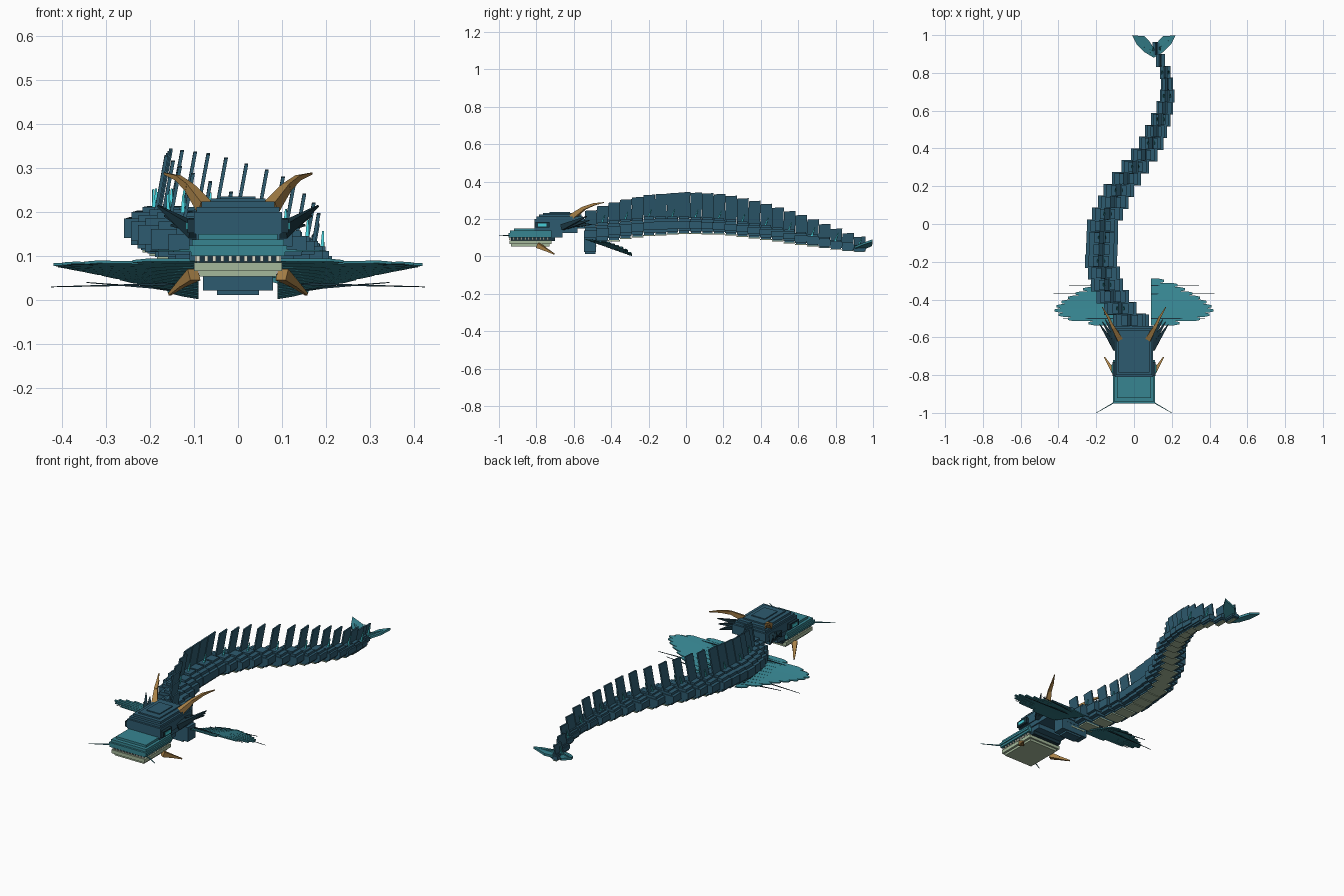
import bpy, bmesh, math
from mathutils import Vector

if "Cube" in bpy.data.objects:
    bpy.data.objects.remove(bpy.data.objects["Cube"])


def material(name, rgb):
    m = bpy.data.materials.new(name)
    m.diffuse_color = (*rgb, 1)
    m.use_nodes = True
    m.node_tree.nodes["Principled BSDF"].inputs["Base Color"].default_value = m.diffuse_color
    return m


BLUE = material("scale blue", (0.027, 0.105, 0.160))
NAVY = material("deep navy", (0.010, 0.036, 0.052))
TEAL = material("fin teal", (0.038, 0.235, 0.283))
PALE = material("belly green", (0.376, 0.485, 0.328))
BRONZE = material("horn bronze", (0.400, 0.223, 0.065))
CYAN = material("glow cyan", (0.061, 0.610, 0.680))
IVORY = material("tooth ivory", (0.750, 0.750, 0.620))


class Part:
    """Collects simple solids into one named object."""

    def __init__(self, name, mat):
        self.name, self.mat, self.bm = name, mat, bmesh.new()

    def hexa(self, low, high):
        # solid between two four-point loops
        v = [self.bm.verts.new(p) for p in low + high]
        for f in ((3, 2, 1, 0), (4, 5, 6, 7), (0, 1, 5, 4), (1, 2, 6, 5), (2, 3, 7, 6), (3, 0, 4, 7)):
            self.bm.faces.new([v[i] for i in f])

    def box(self, x0, x1, y0, y1, z0, z1):
        loop = ((x0, y0), (x1, y0), (x1, y1), (x0, y1))
        self.hexa([(x, y, z0) for x, y in loop], [(x, y, z1) for x, y in loop])

    def rod(self, a, b, r0, r1):
        # tapered square rod
        a, b = Vector(a), Vector(b)
        d = (b - a).normalized()
        u = d.cross(Vector((0, 0, 1))).normalized()
        w = u.cross(d)
        ring = lambda c, r: [c + (u * i + w * j) * r for i, j in ((-1, -1), (1, -1), (1, 1), (-1, 1))]
        self.hexa(ring(a, r0), ring(b, r1))

    def plate(self, pts, t):
        # thin vertical-thickness plate over a polygon
        n = len(pts)
        lo = [self.bm.verts.new((x, y, z - t / 2)) for x, y, z in pts]
        hi = [self.bm.verts.new((x, y, z + t / 2)) for x, y, z in pts]
        self.bm.faces.new(lo[::-1])
        self.bm.faces.new(hi)
        for i in range(n):
            j = (i + 1) % n
            self.bm.faces.new((lo[i], lo[j], hi[j], hi[i]))

    def done(self):
        bmesh.ops.recalc_face_normals(self.bm, faces=self.bm.faces)
        me = bpy.data.meshes.new(self.name)
        self.bm.to_mesh(me)
        self.bm.free()
        me.materials.append(self.mat)
        bpy.context.collection.objects.link(bpy.data.objects.new(self.name, me))


# Spine stations: y, x, half width, bottom, body top, crest top
STATIONS = [(-.54, .00, .088, .045, .165, .235), (-.45, -.07, .086, .065, .180, .270),
            (-.35, -.135, .085, .088, .196, .300), (-.20, -.175, .084, .108, .212, .330),
            (.00, -.165, .082, .120, .214, .345), (.20, -.07, .080, .115, .203, .333),
            (.40, .08, .068, .092, .172, .290), (.60, .16, .046, .063, .133, .228),
            (.70, .180, .036, .050, .112, .190), (.80, .167, .028, .037, .088, .150),
            (.90, .125, .022, .025, .066, .112), (1.0, .105, .018, .018, .050, .090)]


def spine(y):
    for a, b in zip(STATIONS, STATIONS[1:]):
        if y <= b[0]:
            t = (y - a[0]) / (b[0] - a[0])
            return [p + (q - p) * t for p, q in zip(a[1:], b[1:])]
    return list(STATIONS[-1][1:])


# Body: stepped segments with belly plates, crest plates and glowing spines
body, belly = Part("body_segments", BLUE), Part("belly_plates", PALE)
crest, spines = Part("crest_plates", BLUE), Part("glow_spines", CYAN)
SLABS = [(.55, .06, .16), (.82, .16, .32), (1, .32, .74), (.80, .74, .89), (.50, .89, 1.0)]
COUNT, STEP = 24, .0625
for i in range(COUNT):
    y = -.51 + i * STEP
    x, w, z0, z1, top = spine(y)
    h, half = z1 - z0, STEP * .56
    for k, (f, a, b) in enumerate(SLABS):
        e = half - .004 * abs(k - 2)
        body.box(x - w * f, x + w * f, y - e, y + e, z0 + h * a, z0 + h * b)
    belly.box(x - w * .5, x + w * .5, y - half * .9, y + half * .9, z0, z0 + h * .06)
    t, lean = .004, .1 * (top - z1)
    b, c = z1 - .01, x - lean
    d = x + lean
    crest.hexa([(c - t, y - .031, b), (c + t, y - .031, b), (c + t, y + .031, b), (c - t, y + .031, b)],
               [(d - t, y - .029, top - .003), (d + t, y - .029, top - .003),
                (d + t, y + .033, top), (d - t, y + .033, top)])
    if i % 2 == 1:
        for s in (-1, 1):
            spines.rod((x + s * .016, y - .008, z1 - .015), (x + s * .018, y + .012, z1 + .04), .005, .002)
for p in (body, belly, crest, spines):
    p.done()

# Chest block under the neck
chest = Part("chest", BLUE)
chest.box(-.08, .08, -.545, -.48, .022, .10)
chest.box(-.048, .048, -.54, -.485, .012, .022)
chest.done()

# Head: stacked slabs stepping inward
head = Part("head", BLUE)
for w, y0, y1, z0, z1 in ((.088, -.80, -.66, .100, .125), (.095, -.81, -.58, .125, .150),
                          (.100, -.81, -.54, .150, .200), (.094, -.80, -.55, .200, .212),
                          (.083, -.785, -.56, .212, .224), (.062, -.765, -.58, .224, .231),
                          (.040, -.73, -.62, .231, .236)):
    head.box(-w, w, y0, y1, z0, z1)
head.done()

# Snout, mouth, jaw and teeth
snout = Part("snout", TEAL)
for w, y0, z0, z1 in ((.107, -.95, .100, .112), (.112, -.95, .112, .124),
                      (.105, -.94, .124, .138), (.090, -.92, .138, .150)):
    snout.box(-w, w, y0, -.72, z0, z1)
snout.done()
mouth = Part("mouth", NAVY)
mouth.box(-.088, .088, -.935, -.70, .082, .102)
mouth.done()
jaw = Part("lower_jaw", PALE)
jaw.box(-.100, .100, -.945, -.72, .066, .085)
jaw.box(-.088, .088, -.935, -.73, .054, .066)
jaw.done()
teeth = Part("teeth", IVORY)
for i in range(11):
    x = -.09 + i * .018
    teeth.box(x - .004, x + .004, -.946, -.938, .088, .102)
for s in (-1, 1):
    for i in range(10):
        y = -.92 + i * .02
        teeth.box(s * .094 - .004, s * .094 + .004, y - .004, y + .004, .088, .102)
teeth.done()

# Paired head details
horns, barbs = Part("horns", BRONZE), Part("chin_horns", BRONZE)
sockets, eyes = Part("eye_sockets", NAVY), Part("eyes", CYAN)
ears, whiskers = Part("ear_fins", NAVY), Part("whiskers", TEAL)
for s in (-1, 1):
    horns.rod((s * .075, -.61, .210), (s * .112, -.545, .258), .015, .009)
    horns.rod((s * .110, -.55, .256), (s * .138, -.49, .279), .009, .006)
    horns.rod((s * .137, -.493, .278), (s * .168, -.44, .288), .006, .002)
    barbs.rod((s * .100, -.79, .058), (s * .128, -.75, .037), .014, .008)
    barbs.rod((s * .127, -.752, .038), (s * .156, -.705, .013), .008, .003)
    sockets.box(s * .107 - .008, s * .107 + .008, -.805, -.73, .153, .184)
    eyes.box(s * .115 - .003, s * .115 + .003, -.79, -.745, .160, .176)
    for k in range(3):
        ears.rod((s * .096, -.66 + .03 * k, .155 + .008 * k),
                 (s * (.182 - .015 * k), -.53 + .012 * k, .214 - .022 * k), .016, .002)
    whiskers.rod((s * .105, -.945, .112), (s * .20, -1.0, .112), .003, .001)
for p in (horns, barbs, sockets, eyes, ears, whiskers):
    p.done()

# Pectoral fins: fanned slats with thin rays
REACH = [.24, .35, .40, .42, .41, .385, .35, .31, .27, .23, .16]
for s, side in ((-1, "left"), (1, "right")):
    fin, rays = Part(side + "_fin", TEAL), Part(side + "_fin_rays", NAVY)
    n = len(REACH)
    for i, r in enumerate(REACH):
        t = i / (n - 1)
        y = -.525 + .224 * t
        z, slope = .088 - .080 * t, .17 * t
        zr = z + slope * (r - .09)
        mid = r - .03
        zm = z + slope * (mid - .09)
        fin.plate([(s * .09, y - .012, z + .003), (s * mid, y - .012, zm + .003), (s * r, y - .006, zr),
                   (s * r, y + .006, zr), (s * mid, y + .012, zm - .003), (s * .09, y + .012, z - .003)], .006)
    for y, r, z0, z1 in ((-.325, .345, .020, .040), (-.37, .425, .038, .030), (-.50, .38, .086, .082)):
        rays.rod((s * .09, y, z0), (s * r, y, z1), .003, .001)
    fin.done()
    rays.done()

# Tail fluke: two swept lobes rising outward
fluke = Part("tail_fluke", TEAL)
for s in (-1, 1):
    lobe = [(.0, .88, .040), (.05, .91, .052), (.09, .95, .068), (.115, .998, .085),
            (.05, .995, .062), (.025, .97, .050), (.0, .93, .042)]
    fluke.plate([(.105 + s * x, y, z) for x, y, z in lobe], .012)
    fluke.rod((.105, .90, .045), (.105 + s * .10, .985, .08), .008, .003)
fluke.done()
